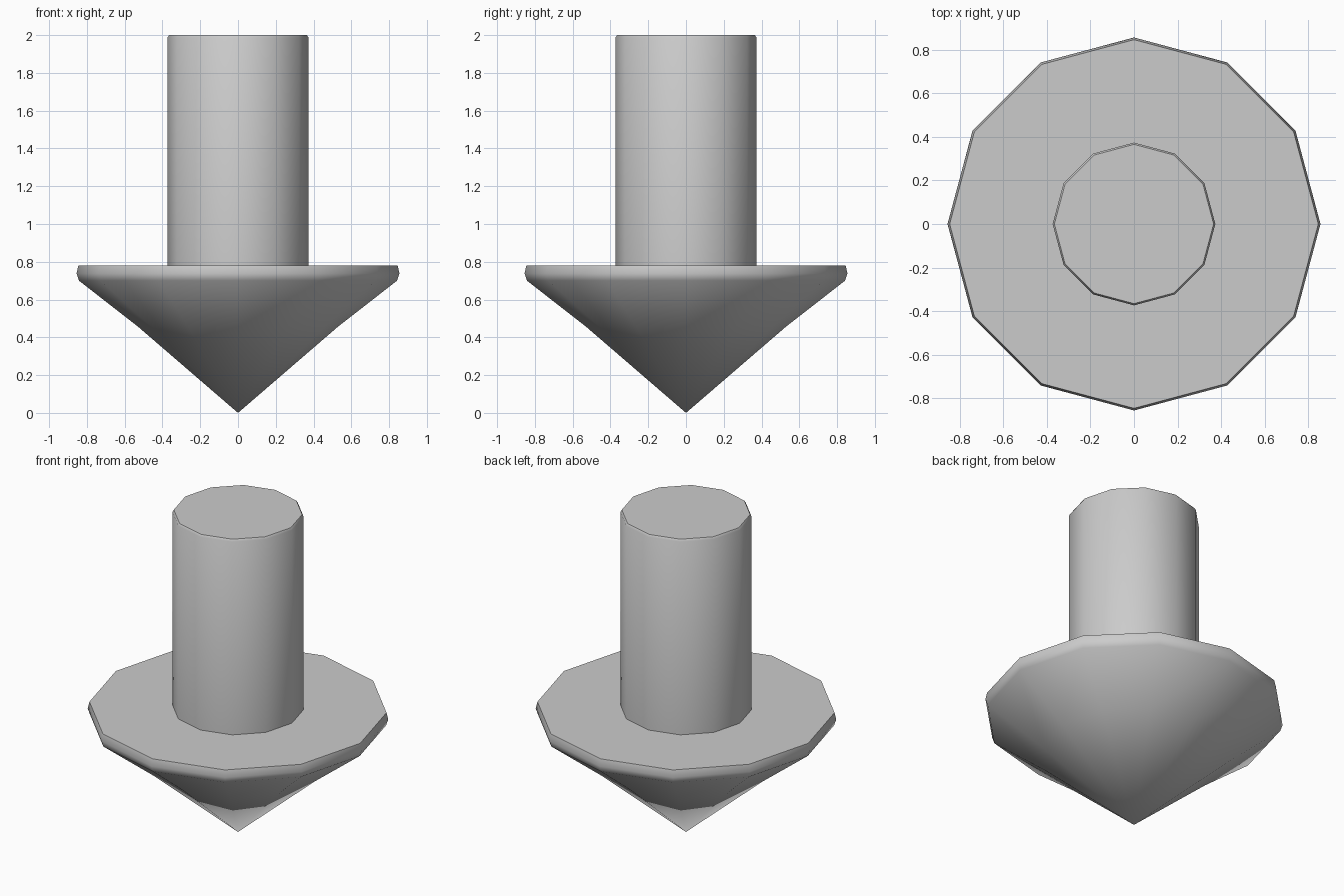
import bpy, bmesh, math

if "Cube" in bpy.data.objects:
    bpy.data.objects.remove(bpy.data.objects["Cube"])

SIDES = 12


def lathe(name, profile, angle):
    """Revolve (radius, z) points into a closed 12-sided solid; radius 0 is a pole."""
    bm = bmesh.new()
    rings = []
    for r, z in profile:
        n = SIDES if r > 0 else 1
        rings.append([bm.verts.new((r * math.cos(math.tau * i / SIDES),
                                    r * math.sin(math.tau * i / SIDES), z))
                      for i in range(n)])
    for a, b in zip(rings, rings[1:]):
        for i in range(SIDES):
            j = (i + 1) % SIDES
            if len(a) == 1:
                bm.faces.new((a[0], b[j], b[i]))
            else:
                bm.faces.new((a[i], a[j], b[j], b[i]))
    bm.faces.new(rings[-1])
    bmesh.ops.recalc_face_normals(bm, faces=bm.faces)
    mesh = bpy.data.meshes.new(name)
    bm.to_mesh(mesh)
    bm.free()
    obj = bpy.data.objects.new(name, mesh)
    bpy.context.collection.objects.link(obj)
    bpy.ops.object.select_all(action='DESELECT')
    obj.select_set(True)
    bpy.context.view_layer.objects.active = obj
    bpy.ops.object.shade_smooth_by_angle(angle=math.radians(angle))
    return obj


# Conical tip with bevelled rim, flat shoulder and straight shaft in one profile
lathe("pointed_stake", [
    (0, 0),                                       # point
    (0.53, 0.457), (0.842, 0.70),                 # slightly flared cone
    (0.855, 0.738), (0.845, 0.78),                # rim
    (0.373, 0.78), (0.373, 1.987), (0.365, 2.0),  # shaft with eased top edge
], 35)
